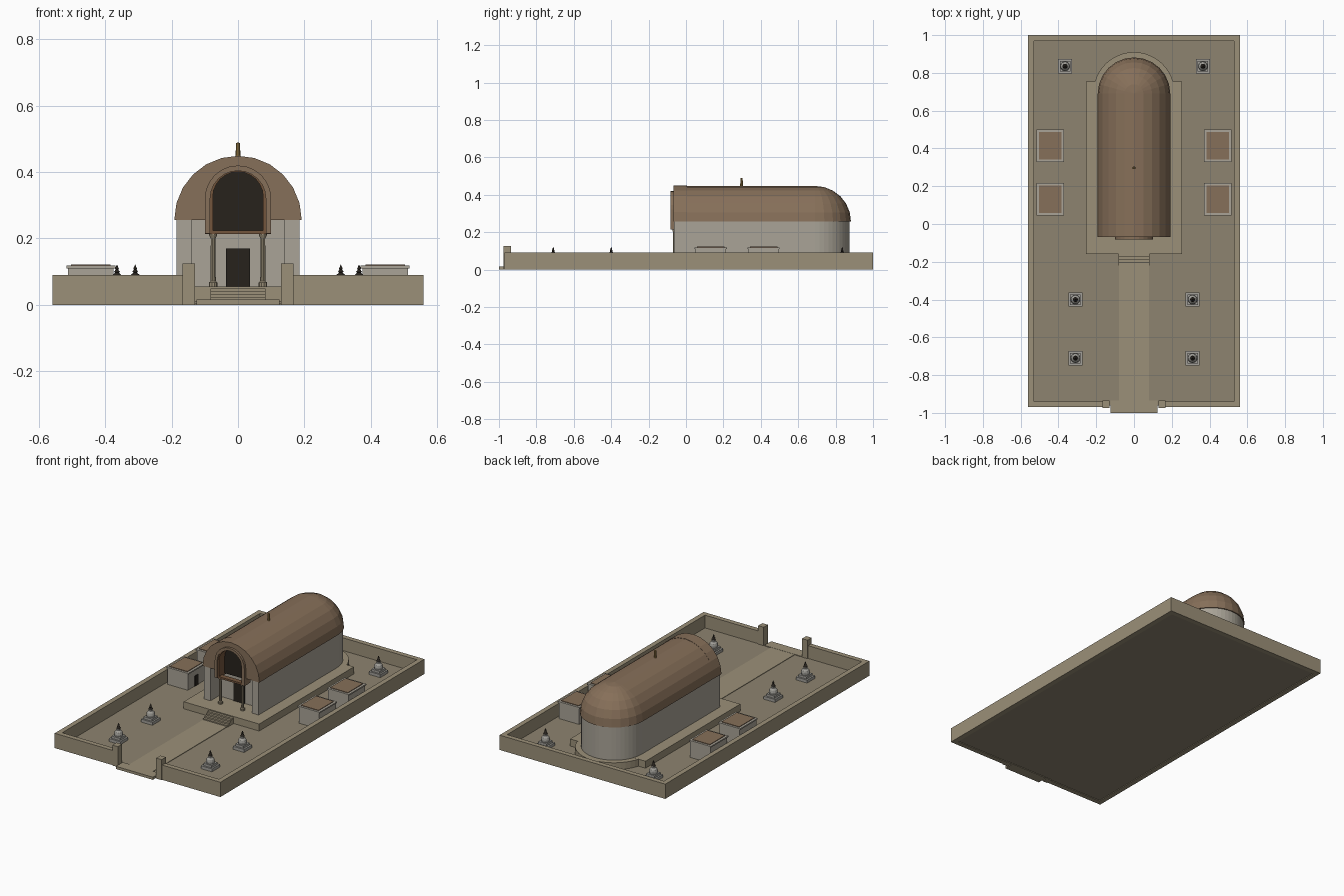
import bpy, bmesh, math
from mathutils import Vector

if "Cube" in bpy.data.objects:
    bpy.data.objects.remove(bpy.data.objects["Cube"])


def mat(name, c):
    m = bpy.data.materials.new(name)
    m.diffuse_color = (*c, 1)
    m.use_nodes = True
    m.node_tree.nodes["Principled BSDF"].inputs["Base Color"].default_value = m.diffuse_color
    return m


EARTH = mat("earth", (0.27, 0.23, 0.16))
TAN = mat("tan_stone", (0.33, 0.28, 0.19))
STONE = mat("pale_stone", (0.40, 0.37, 0.31))
ROOF = mat("brown_roof", (0.24, 0.16, 0.10))
WOOD = mat("wood", (0.17, 0.09, 0.045))
DARK = mat("dark_opening", (0.02, 0.016, 0.012))
GOLD = mat("finial_metal", (0.32, 0.2, 0.06))
GREY = mat("grey_stone", (0.36, 0.35, 0.32))


def finish(name, bm, m):
    bmesh.ops.recalc_face_normals(bm, faces=bm.faces)
    me = bpy.data.meshes.new(name)
    bm.to_mesh(me)
    bm.free()
    me.materials.append(m)
    ob = bpy.data.objects.new(name, me)
    bpy.context.collection.objects.link(ob)
    return ob


def box(name, x0, x1, y0, y1, z0, z1, m):
    return prism(name, [(x0, y0), (x1, y0), (x1, y1), (x0, y1)], z0, z1, m)


def prism(name, pts, a, b, m, along_y=False):
    """Extrude an outline: xy outline up z, or xz outline along y."""
    bm = bmesh.new()
    co = (lambda p, t: (p[0], t, p[1])) if along_y else (lambda p, t: (*p, t))
    f = bm.faces.new([bm.verts.new(co(p, a)) for p in pts])
    g = bmesh.ops.extrude_face_region(bm, geom=[f])["geom"]
    d = Vector((0, b - a, 0) if along_y else (0, 0, b - a))
    bmesh.ops.translate(bm, vec=d, verts=[v for v in g if isinstance(v, bmesh.types.BMVert)])
    return finish(name, bm, m)


def lathe(name, prof, segs, x, y, m):
    bm = bmesh.new()
    vs = [bm.verts.new((x + r, y, z)) for r, z in prof]
    es = [bm.edges.new(p) for p in zip(vs, vs[1:])]
    bmesh.ops.spin(bm, geom=vs + es, cent=(x, y, 0), axis=(0, 0, 1),
                   angle=math.tau, steps=segs, use_merge=True)
    bmesh.ops.remove_doubles(bm, verts=bm.verts, dist=1e-5)
    return finish(name, bm, m)


def arc(r, cx, cy, n, ry=None):
    ry = ry or r
    return [(cx + r * math.cos(math.pi * i / n), cy + ry * math.sin(math.pi * i / n))
            for i in range(n + 1)]


def arch(w, base, spring, n=12):
    return [(w, base)] + arc(w, 0, spring, n) + [(-w, base)]


FL, PL = 0.012, 0.055      # courtyard and platform levels

# Courtyard, path and gate sill
box("courtyard_floor", -0.55, 0.55, -0.96, 0.99, 0.004, FL, EARTH)
box("path", -0.08, 0.08, -0.95, -0.2, FL - 0.004, FL + 0.003, TAN)
box("gate_sill", -0.125, 0.125, -1.0, -0.935, 0, 0.016, TAN)

# Enclosure walls
box("back_wall", -0.56, 0.56, 0.97, 1.0, 0, 0.09, TAN)
for s, n in ((-1, "left"), (1, "right")):
    x = sorted
    box(n + "_wall", *x((s * 0.56, s * 0.53)), -0.97, 0.97, 0, 0.09, TAN)
    box(n + "_front_wall", *x((s * 0.53, s * 0.15)), -0.97, -0.94, 0, 0.09, TAN)
    box(n + "_gate_post", *x((s * 0.13, s * 0.167)), -0.975, -0.935, 0, 0.125, TAN)

# Platform with rounded rear, and front steps
box("platform", -0.255, 0.255, -0.16, 0.755, 0.006, PL, TAN)
prism("apse_platform", [(0.215, 0.6)] + arc(0.215, 0, 0.695, 24) + [(-0.215, 0.6)],
      0.006, PL - 0.0005, TAN)
for i in range(4):
    box(f"step_{i}", -0.083, 0.083, -0.22 + 0.015 * i, -0.155, 0.008, 0.022 + 0.009 * i, TAN)

# Hall body with round apse, porch piers
AY = 0.69
prism("hall_walls", [(0.185, 0.015)] + arc(0.185, 0, AY, 24) + [(-0.185, 0.015)],
      PL - 0.003, 0.262, STONE)
for s, n in ((-1, "left"), (1, "right")):
    box(n + "_porch_pier", *sorted((s * 0.14, s * 0.185)), -0.065, 0.02, PL - 0.003, 0.262, STONE)
    lathe(n + "_porch_column", [(0, PL), (0.013, PL), (0.013, PL + 0.012), (0.008, PL + 0.016),
          (0.007, 0.2), (0.012, 0.21), (0.012, 0.222), (0, 0.222)], 10, s * 0.075, -0.062, TAN)
box("door", -0.036, 0.036, 0.009, 0.02, PL, 0.17, DARK)

# Barrel roof, half dome over the apse
R, Z = 0.192, 0.257
prism("barrel_roof", arc(R, 0, Z, 12, 0.19), 0.005, AY, ROOF, True)
lathe("apse_dome", [(R * math.cos(math.pi * i / 12), Z + 0.19 * math.sin(math.pi * i / 12))
      for i in range(7)] + [(0, Z), (R, Z)], 24, 0, AY, ROOF)


# Arch bands: front gable and projecting window surrounds
def band(name, outer, inner, y0, y1, m):
    return prism(name, outer + inner[::-1], y0, y1, m, True)


band("front_gable", arch(R, Z - 0.001, Z), arch(0.085, Z - 0.001, 0.32), -0.068, 0.006, ROOF)
band("window_hood", arch(0.1, 0.215, 0.32), arch(0.084, 0.215, 0.32), -0.082, -0.02, ROOF)
band("window_frame", arch(0.086, 0.215, 0.32), arch(0.076, 0.215, 0.325), -0.076, 0.0, WOOD)
box("window_beam", -0.099, 0.099, -0.076, -0.045, 0.213, 0.224, WOOD)
prism("window_opening", arch(0.084, 0.224, 0.32), -0.02, 0.004, DARK, True)

# Roof finial
lathe("finial", [(0, 0.44), (0.008, 0.44), (0.007, 0.458), (0.006, 0.488), (0, 0.489)],
      8, 0, 0.297, GOLD)

# Side cells with parapet, sunken roof and inward door
for s, n in ((-1, "left"), (1, "right")):
    for k, y in enumerate((0.132, 0.415)):
        t = f"{n}_cell_{k}"
        box(t + "_walls", *sorted((s * 0.375, s * 0.512)), y - 0.081, y + 0.081, FL - 0.003, 0.112, STONE)
        box(t + "_cornice", *sorted((s * 0.37, s * 0.517)), y - 0.086, y + 0.086, 0.11, 0.118, STONE)
        box(t + "_roof", *sorted((s * 0.384, s * 0.503)), y - 0.073, y + 0.073, 0.116, 0.122, ROOF)
        box(t + "_door", *sorted((s * 0.372, s * 0.38)), y - 0.018, y + 0.018, FL, 0.075, DARK)

# Small domed shrines
for s, n in ((-1, "left"), (1, "right")):
    for k, (x, y) in enumerate(((0.31, -0.4), (0.31, -0.71), (0.365, 0.835))):
        x *= s
        t = f"{n}_shrine_{k}"
        box(t + "_base", x - 0.038, x + 0.038, y - 0.038, y + 0.038, FL - 0.003, 0.03, GREY)
        box(t + "_tier", x - 0.028, x + 0.028, y - 0.028, y + 0.028, 0.03, 0.044, GREY)
        lathe(t + "_dome", [(0, 0.044), (0.023, 0.044), (0.025, 0.056), (0.022, 0.069),
              (0.013, 0.079), (0, 0.082)], 12, x, y, GREY)
        box(t + "_cap", x - 0.008, x + 0.008, y - 0.008, y + 0.008, 0.079, 0.089, GREY)
        lathe(t + "_spire", [(0, 0.088), (0.013, 0.09), (0.005, 0.097), (0.009, 0.099),
              (0.004, 0.106), (0.006, 0.108), (0, 0.122)], 10, x, y, DARK)
